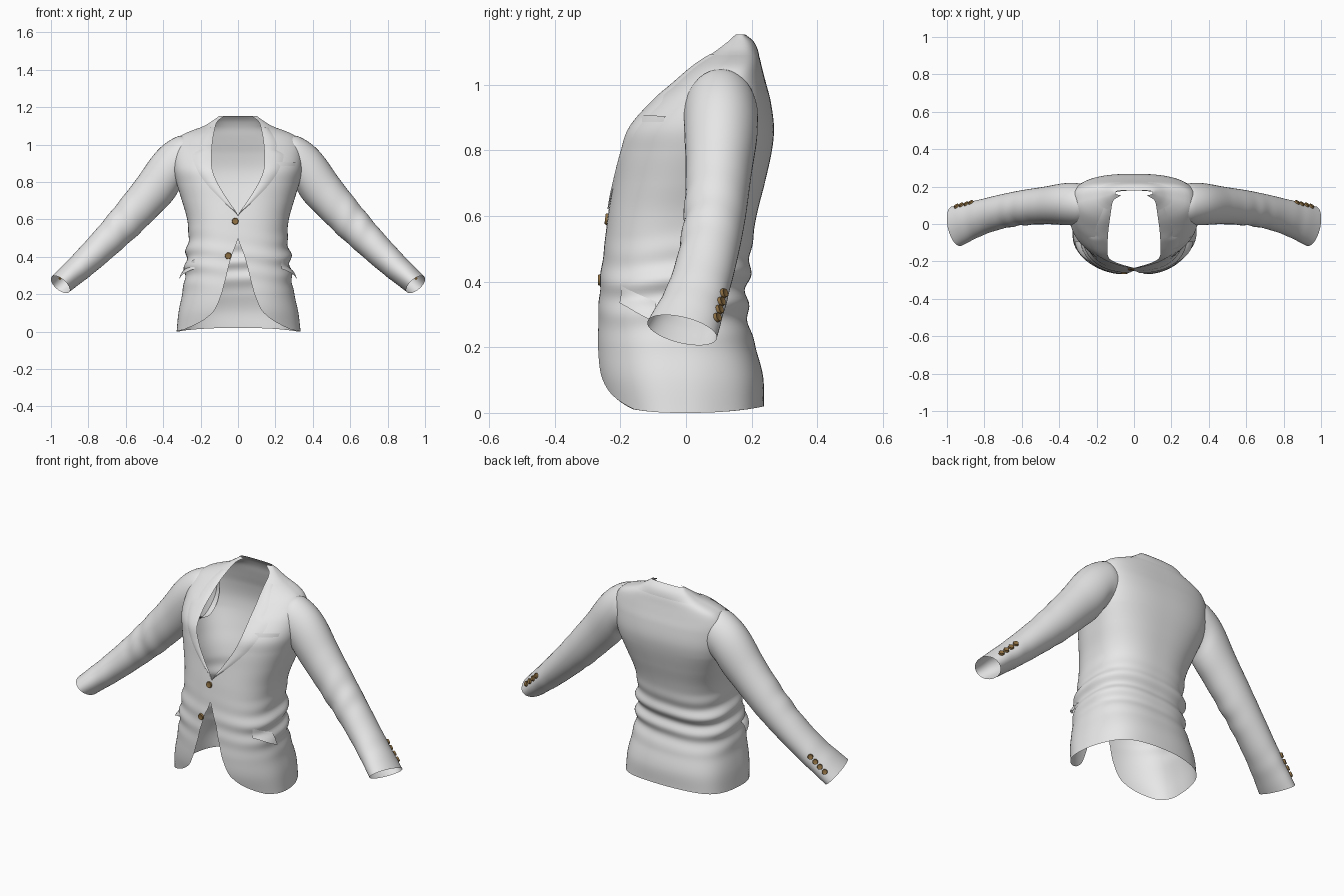
import bpy, bmesh
from math import sin, cos, pi, asin, exp
from mathutils import Vector

cube = bpy.data.objects.get("Cube")
if cube:
    bpy.data.objects.remove(cube)


def material(name, rgb):
    m = bpy.data.materials.new(name)
    m.use_nodes = True
    m.diffuse_color = (*rgb, 1)
    m.node_tree.nodes["Principled BSDF"].inputs["Base Color"].default_value = (*rgb, 1)
    return m


CLOTH = material("light grey cloth", (0.8, 0.8, 0.8))
BROWN = material("brown button", (0.27, 0.16, 0.055))


def ease(keys, t):
    """Smooth curve through (t, value...) keys."""
    t = min(max(t, keys[0][0]), keys[-1][0])
    i = next(k for k in range(len(keys) - 1) if t <= keys[k + 1][0])
    a, b = keys[i], keys[i + 1]
    p, n = keys[max(i - 1, 0)], keys[min(i + 2, len(keys) - 1)]
    d = b[0] - a[0]
    s = (t - a[0]) / d
    out = []
    for k in range(1, len(a)):
        ma = (b[k] - p[k]) / (b[0] - p[0]) * d
        mb = (n[k] - a[k]) / (n[0] - a[0]) * d
        out.append(a[k] * (1 - s) ** 2 * (1 + 2 * s) + b[k] * s * s * (3 - 2 * s)
                   + ma * s * (1 - s) ** 2 - mb * s * s * (1 - s))
    return out


def finish(name, bm, mat, angle=50):
    me = bpy.data.meshes.new(name)
    bm.to_mesh(me)
    bm.free()
    me.materials.append(mat)
    ob = bpy.data.objects.new(name, me)
    bpy.context.collection.objects.link(ob)
    bpy.ops.object.select_all(action='DESELECT')
    ob.select_set(True)
    bpy.context.view_layer.objects.active = ob
    bpy.ops.object.shade_smooth_by_angle(angle=angle * pi / 180)
    return ob


def sheet(name, f, nu, nv, flip=False):
    """Cloth sheet from a surface function f(u, v) over the unit square."""
    bm = bmesh.new()
    rows = [[bm.verts.new(f(i / nu, j / nv)) for i in range(nu + 1)] for j in range(nv + 1)]
    for lo, hi in zip(rows, rows[1:]):
        for i in range(nu):
            q = (lo[i], lo[i + 1], hi[i + 1], hi[i])
            bm.faces.new(q[::-1] if flip else q)
    bmesh.ops.remove_doubles(bm, verts=bm.verts, dist=0.0004)
    return finish(name, bm, CLOTH)


def normal(f, u, v, h=0.004):
    return (f(u + h, v) - f(u - h, v)).cross(f(u, v + h) - f(u, v - h)).normalized()


# Torso profile: height, half width, front y, back y
BODY = [(0, .33, -.25, .237), (.1, .32, -.268, .235), (.2, .30, -.272, .212), (.3, .285, -.268, .187),
        (.4, .28, -.262, .19), (.5, .265, -.25, .20), (.6, .272, -.238, .215), (.7, .30, -.222, .24),
        (.8, .33, -.206, .262), (.87, .345, -.185, .268), (.95, .345, -.115, .258), (1.0, .335, -.055, .245),
        (1.05, .30, .005, .232), (1.08, .235, .045, .225), (1.1, .175, .075, .218), (1.13, .125, .115, .202),
        (1.153, .10, .15, .18)]
# Half width of the front opening by height
GAP = [(0, .285), (.015, .24), (.035, .195), (.06, .16), (.1, .125), (.2, .088), (.3, .062), (.4, .036),
       (.5, 0), (.56, 0), (.62, 0), (.7, .052), (.8, .112), (.88, .14), (1.0, .138), (1.1, .12), (1.13, .105),
       (1.153, .07)]
TOP = 1.153
ROUND = 0.8


def gap_angle(x, z):
    w = ease(BODY, z)[0]
    return asin(min(max(x, 0) / w, .98) ** (1 / ROUND))


def body(a, z):
    """Torso point; a = 0 at the front centre, pi at the back."""
    w, yf, yb = ease(BODY, z)
    s, c = sin(a), cos(a)
    # Gathered folds around the waist
    around = .22 + .78 * min(1, max(0, (1 - c) / 1.3))
    fold = exp(-((z - .38) / .11) ** 2) * around * cos((z - .425) * 62 + 1.2 * sin(2 * a) + .8 * sin(a))
    # Soft hem flutes
    fold += .5 * max(0, 1 - z / .3) * sin(5 * a + 1) * abs(s)
    k = 1 + .042 * fold
    # Rounder chest and squarer shoulder blades above the waist
    chest = min(1, max(0, (z - .55) / .25))
    e = ROUND + chest * (.2 if c > 0 else -.25)
    x = w * k * abs(s) ** ROUND * (1 if s > 0 else -1)
    y = (yf + yb) / 2 - (yb - yf) / 2 * k * abs(c) ** e * (1 if c > 0 else -1)
    lift = max(0, 1 - z / .2) * c * c * (.035 if c > 0 else .02)
    return Vector((x, y, z + lift))


def above(a, z, off):
    return body(a, z) + normal(body, a, z) * off


def torso(u, v):
    z = TOP * v ** 1.25
    a0 = gap_angle(ease(GAP, z)[0], z)
    return body(a0 + (2 * pi - 2 * a0) * u, z)


sheet("jacket_body", torso, 120, 130)

# Lapels: softly raised strips, width by height, with a notch near the collar
LAPEL = [(.62, .0), (.75, .05), (.88, .085), (.95, .10), (.97, .065), (.99, .07), (1.04, .06), (1.09, .04)]
for side, sgn in (("left", 1), ("right", -1)):
    def lapel(u, v, sgn=sgn):
        z = .62 + .47 * v
        n, lw = ease(GAP, z)[0], ease(LAPEL, z)[0]
        a0, a1 = gap_angle(n, z), gap_angle(n + lw, z)
        p = above(a0 + (a1 - a0) * u, z, .0005 + .004 * sin(pi * u))
        p.x *= sgn
        return p
    sheet(side + "_lapel", lapel, 8, 50, flip=sgn < 0)


# Collar folded over the neck edge
def collar(u, v):
    z = 1.09 + (TOP - 1.09) * v
    a0 = gap_angle(ease(GAP, z)[0], z)
    return above(a0 + (2 * pi - 2 * a0) * u, z, .0005 + .004 * sin(pi * v))


sheet("collar", collar, 60, 8)

# Sleeve rings: t, centre x y z, radius across, radius in y, lean of the ring
SLEEVE = [(0, .265, .105, .915, .13, .108, .0), (.06, .315, .106, .905, .139, .113, .06),
          (.14, .38, .106, .848, .137, .111, .30),
          (.26, .465, .10, .742, .112, .101, .62), (.44, .585, .088, .605, .098, .094, .72),
          (.62, .70, .068, .485, .085, .09, .74), (.8, .82, .035, .368, .074, .093, .80),
          (1, .95, -.012, .252, .062, .106, .86)]


def sleeve(u, v):
    x, y, z, r, ry, lean = ease(SLEEVE, v)
    b = 2 * pi * u
    # Elbow and forearm creases
    crease = exp(-((v - .5) / .13) ** 2) * (1 - cos(b)) + .6 * exp(-((v - .85) / .1) ** 2)
    k = 1 + .016 * crease * sin(48 * v + 2 * sin(b))
    up = r * k * sin(b)
    # Rings turn forward towards the cuff
    along = .28 * v * v * ry * cos(b)
    return Vector((x + up * sin(lean) + along * cos(lean), y + ry * k * cos(b),
                   z + up * cos(lean) - along * sin(lean)))


def button(name, pos, direction, r, thick):
    """Thin round button with a shallow dish, facing along direction."""
    bm = bmesh.new()
    bmesh.ops.create_cone(bm, cap_ends=True, segments=16, radius1=r, radius2=r * .88, depth=thick)
    top = max(bm.faces, key=lambda f: f.calc_center_median().z)
    bmesh.ops.inset_region(bm, faces=[top], thickness=r * .25)
    bmesh.ops.translate(bm, verts=top.verts, vec=(0, 0, -thick * .15))
    ob = finish(name, bm, BROWN, 35)
    ob.location = pos + direction * thick * .4
    ob.rotation_euler = direction.to_track_quat('Z', 'Y').to_euler()


for side, sgn in (("left", 1), ("right", -1)):
    flipped = Vector((sgn, 1, 1))
    sheet(side + "_sleeve", lambda u, v: sleeve(u, v) * flipped, 40, 74, flip=sgn > 0)
    # Row of cuff buttons on the back of each sleeve
    for i in range(4):
        u, v = .075, .825 + i * .038
        p, n = sleeve(u, v), normal(sleeve, u, v)
        if n.y < 0:
            n = -n
        button(f"{side}_cuff_button_{i + 1}", p * flipped, n * flipped, .015, .01)

    # Hip pocket flap standing away from the body
    def flap(u, v, sgn=sgn):
        a = .88 + .54 * u
        top = .388 - .05 * u
        p = above(a, top - .055 * v, .001 + .022 * v * (.4 + u))
        p.x *= sgn
        return p
    sheet(side + "_pocket_flap", flap, 14, 6, flip=sgn > 0)


# Breast pocket welt
def welt(u, v):
    z = .886 + .017 * v
    a0, a1 = gap_angle(.2, z), gap_angle(.305, z)
    return above(a0 + (a1 - a0) * u, z, .001 + .004 * v)


sheet("breast_pocket", welt, 10, 3)

# Two front buttons
for i, (x, z) in enumerate(((-.015, .59), (-.052, .405))):
    a = -gap_angle(-x, z)
    button(f"front_button_{i + 1}", body(a, z), normal(body, a, z), .018, .008)
